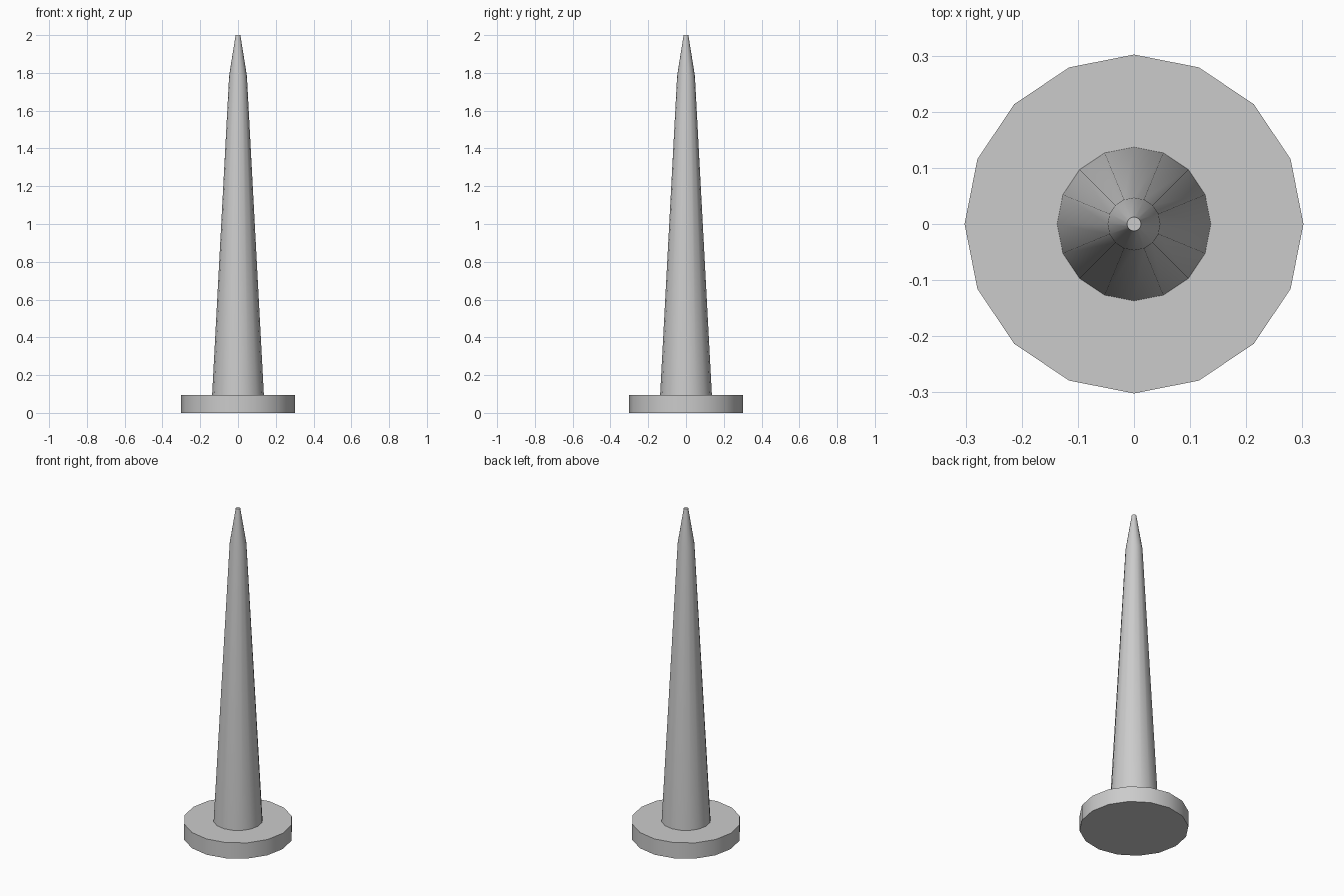
import bpy, bmesh
from math import cos, sin, pi, radians

if "Cube" in bpy.data.objects:
    bpy.data.objects.remove(bpy.data.objects["Cube"])

SIDES = 16


def lathe(name, profile):
    """Closed 16-sided solid from (radius, height) rings, bottom to top."""
    bm = bmesh.new()
    rings = [[bm.verts.new((r * cos(2 * pi * i / SIDES), r * sin(2 * pi * i / SIDES), z))
              for i in range(SIDES)] for r, z in profile]
    for low, high in zip(rings, rings[1:]):
        for i in range(SIDES):
            j = (i + 1) % SIDES
            bm.faces.new((low[i], low[j], high[j], high[i]))
    bm.faces.new(rings[0][::-1])
    bm.faces.new(rings[-1])
    mesh = bpy.data.meshes.new(name)
    bm.to_mesh(mesh)
    bm.free()
    obj = bpy.data.objects.new(name, mesh)
    bpy.context.collection.objects.link(obj)
    bpy.ops.object.select_all(action='DESELECT')
    obj.select_set(True)
    bpy.context.view_layer.objects.active = obj
    bpy.ops.object.shade_smooth_by_angle(angle=radians(30))
    return obj


# Flat round head flowing into a tapered shaft with a blunt, steeper tip
lathe("spike", [(0.302, 0.0), (0.302, 0.096), (0.137, 0.096), (0.047, 1.785), (0.0125, 2.0)])
